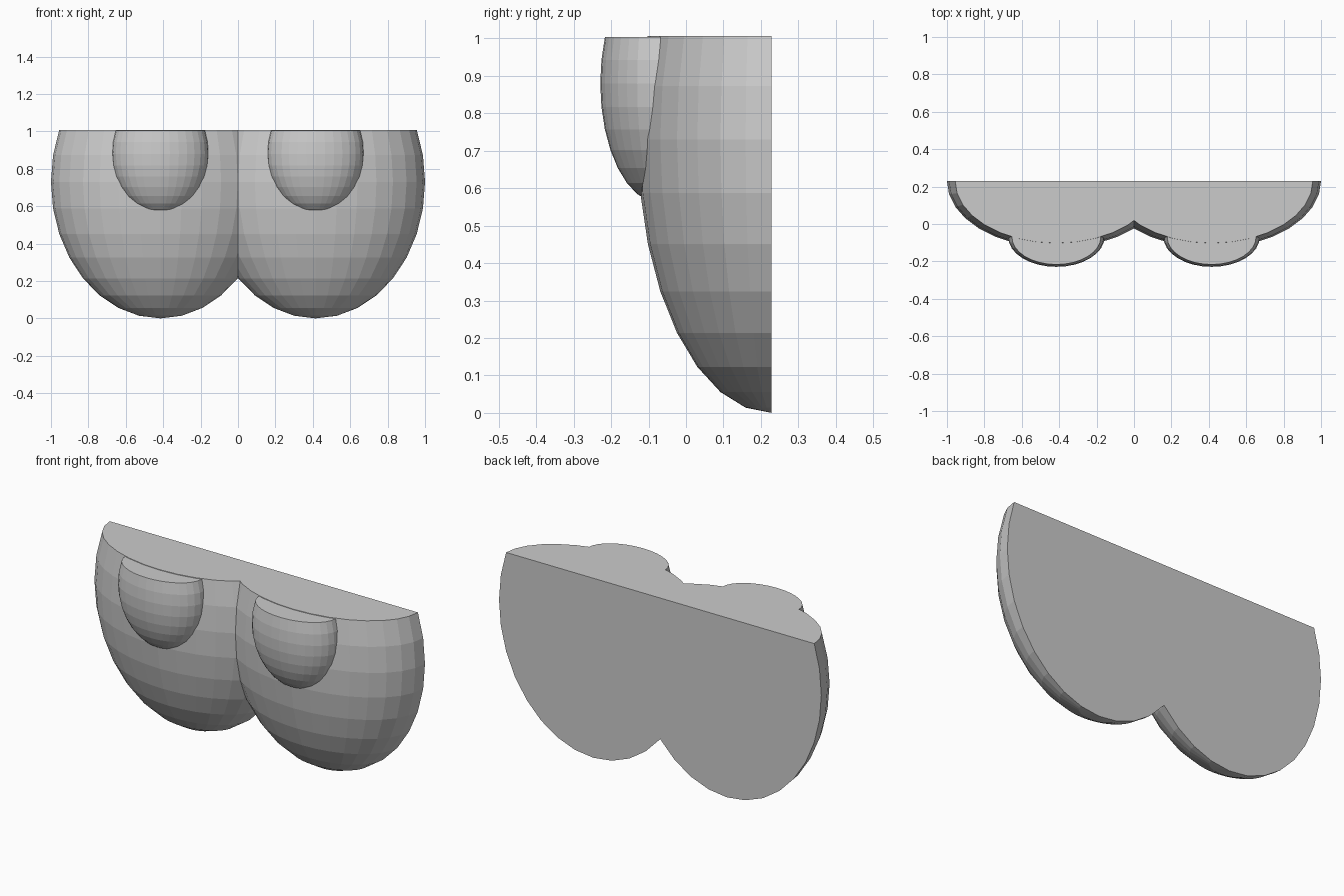
import bpy, bmesh
from mathutils import Matrix, Vector

if "Cube" in bpy.data.objects:
    bpy.data.objects.remove(bpy.data.objects["Cube"])


def cut_ellipsoid(name, centre, radii, planes):
    """Faceted ellipsoid trimmed and capped by (point, outward normal) planes."""
    bm = bmesh.new()
    bmesh.ops.create_uvsphere(
        bm, u_segments=32, v_segments=16, radius=1.0,
        matrix=Matrix.Translation(centre) @ Matrix.Diagonal((*radii, 1.0)))
    for point, normal in planes:
        res = bmesh.ops.bisect_plane(
            bm, geom=bm.verts[:] + bm.edges[:] + bm.faces[:], dist=1e-5,
            plane_co=Vector(point), plane_no=Vector(normal), clear_outer=True)
        rim = [e for e in bm.edges if e.is_boundary]
        bmesh.ops.contextual_create(bm, geom=rim)
    bmesh.ops.recalc_face_normals(bm, faces=bm.faces[:])
    mesh = bpy.data.meshes.new(name)
    bm.to_mesh(mesh)
    bm.free()
    obj = bpy.data.objects.new(name, mesh)
    bpy.context.collection.objects.link(obj)
    return obj


BACK = 0.229
parts = []
for side, sx in (("left", -1), ("right", 1)):
    # Large half bowl, flat at the back and top
    cut_ellipsoid(f"{side}_bowl", (sx * 0.415, BACK, 0.73), (0.585, 0.358, 0.73),
                  [((0, BACK, 0), (0, 1, 0)), ((0, 0, 1.007), (0, 0, 1))])
    # Small rounded bulge on the front, flat at the top
    cut_ellipsoid(f"{side}_front_bulge", (sx * 0.415, -0.069, 0.88), (0.258, 0.16, 0.32),
                  [((0, 0, 1.004), (0, 0, 1))])
